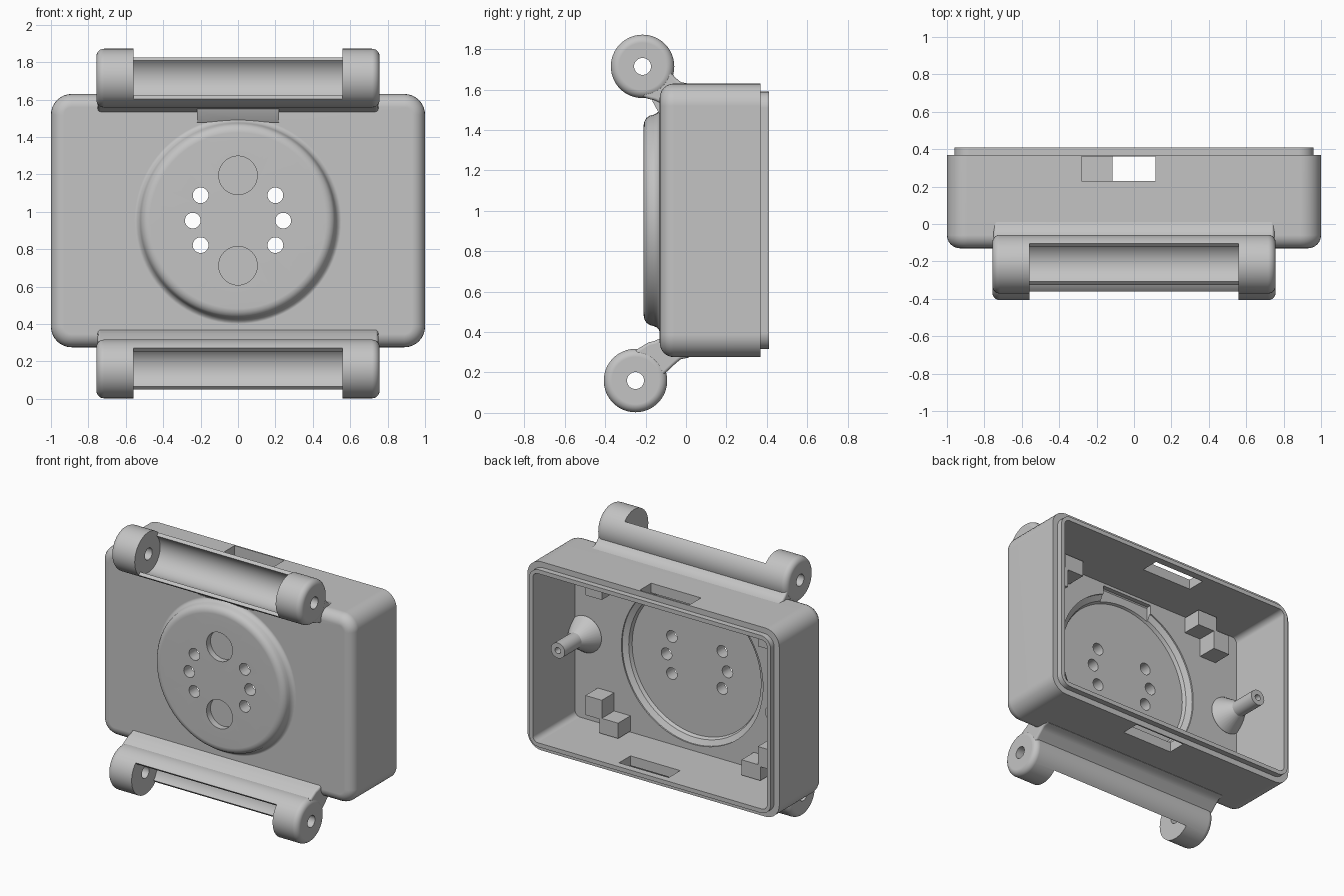
import bpy, bmesh, math
from mathutils import Vector

if "Cube" in bpy.data.objects:
    bpy.data.objects.remove(bpy.data.objects["Cube"], do_unlink=True)

grey = bpy.data.materials.new("plain grey")
grey.use_nodes = True
tone = (0.55, 0.55, 0.55, 1)
grey.diffuse_color = tone
grey.node_tree.nodes["Principled BSDF"].inputs["Base Color"].default_value = tone
MID = 0.953          # height of the case centre


def finish(name, bm):
    bmesh.ops.recalc_face_normals(bm, faces=bm.faces)
    mesh = bpy.data.meshes.new(name)
    bm.to_mesh(mesh)
    bm.free()
    mesh.materials.append(grey)
    ob = bpy.data.objects.new(name, mesh)
    bpy.context.collection.objects.link(ob)
    return ob


def prism(name, pts, axis, a, b, bevel=0, ends=()):
    """Extrude an outline along x (points are y,z) or y (points are x,z); round the rims at the given ends."""
    bm = bmesh.new()
    k = "xy".index(axis)
    place = (lambda p: (a, p[0], p[1])) if axis == "x" else (lambda p: (p[0], a, p[1]))
    face = bm.faces.new([bm.verts.new(place(p)) for p in pts])
    ext = bmesh.ops.extrude_face_region(bm, geom=[face])
    step = Vector((b - a, 0, 0)) if axis == "x" else Vector((0, b - a, 0))
    bmesh.ops.translate(bm, vec=step, verts=[v for v in ext["geom"] if isinstance(v, bmesh.types.BMVert)])
    bmesh.ops.recalc_face_normals(bm, faces=bm.faces)
    rims = [e for e in bm.edges
            if any(all(abs(v.co[k] - end) < 1e-4 for v in e.verts) for end in ends)]
    if rims:
        bmesh.ops.bevel(bm, geom=rims, offset=bevel, segments=6, profile=0.5,
                        affect="EDGES", clamp_overlap=False)
    return finish(name, bm)


def box(name, x0, x1, y0, y1, z0, z1):
    return prism(name, [(x0, z0), (x1, z0), (x1, z1), (x0, z1)], "y", y0, y1)


def arc(cx, cy, r, a0, a1, n):
    angles = [math.radians(a0 + (a1 - a0) * i / n) for i in range(n + 1)]
    return [(cx + r * math.cos(t), cy + r * math.sin(t)) for t in angles]


def circle(cx, cy, r, n=32):
    return arc(cx, cy, r, 0, 360, n)[:-1]


def rounded(hx, hz, r):
    pts = []
    for i, (sx, sz) in enumerate([(1, 1), (-1, 1), (-1, -1), (1, -1)]):
        pts += arc(sx * (hx - r), MID + sz * (hz - r), r, 90 * i, 90 * i + 90, 8)
    return pts


def lathe(name, profile, x, z, steps=64):
    """Turn a closed (radius, y) profile around an axis parallel to y."""
    bm = bmesh.new()
    vs = [bm.verts.new((x + r, y, z)) for r, y in profile]
    es = [bm.edges.new(pair) for pair in zip(vs, vs[1:])]
    bmesh.ops.spin(bm, geom=vs + es, cent=(x, 0, z), axis=(0, 1, 0),
                   angle=2 * math.pi, steps=steps)
    bmesh.ops.remove_doubles(bm, verts=bm.verts, dist=1e-5)
    return finish(name, bm)


def combine(ob, other, operation="DIFFERENCE"):
    mod = ob.modifiers.new("combine", "BOOLEAN")
    mod.operation, mod.solver, mod.object = operation, "EXACT", other
    bpy.ops.object.select_all(action="DESELECT")
    bpy.context.view_layer.objects.active = ob
    ob.select_set(True)
    bpy.ops.object.modifier_apply(modifier=mod.name)
    bpy.data.objects.remove(other, do_unlink=True)


def smooth(ob):
    bpy.ops.object.select_all(action="DESELECT")
    bpy.context.view_layer.objects.active = ob
    ob.select_set(True)
    bpy.ops.object.shade_smooth_by_angle(angle=math.radians(32))
    ob.modifiers.new("flat faces", "WEIGHTED_NORMAL").keep_sharp = True


# Case shell with rounded front edge, rear lip and round front boss
case = prism("case", rounded(1, 0.677, 0.11), "y", -0.13, 0.37, 0.07, [-0.13])
combine(case, prism("lip", rounded(0.96, 0.637, 0.08), "y", 0.3, 0.41), "UNION")
boss = [(0, -0.21), (0.47, -0.21), (0.49, -0.206), (0.507, -0.196), (0.518, -0.18),
        (0.523, -0.16), (0.53, -0.145), (0.541, -0.135), (0.558, -0.128), (0.558, -0.1), (0, -0.1)]
combine(case, lathe("boss", boss, 0, MID, 96), "UNION")
wedge = [(-0.1, 1.46), (-0.132, 1.48), (-0.165, 1.54), (-0.165, 1.565), (-0.1, 1.565)]
combine(case, prism("wedge", wedge, "x", -0.22, 0.22), "UNION")

# Hollow interior and the dished back of the boss
combine(case, prism("cavity", rounded(0.93, 0.607, 0.04), "y", -0.07, 0.6))
dish = [(0, -0.125), (0.515, -0.125), (0.525, -0.1), (0.562, -0.08), (0.562, 0), (0, 0)]
combine(case, lathe("dish", dish, 0, MID, 96))
combine(case, box("channel", -0.2, 0.2, -0.108, 0, 1.35, 1.54))

# Round pockets, through holes and the two offset slots
for z in (1.195, 0.712):
    combine(case, prism("pocket", circle(0, z, 0.103, 48), "y", -0.3, -0.165))
for side in (-1, 1):
    for x, z in ((0.2, 1.088), (0.242, MID), (0.2, 0.822)):
        combine(case, prism("hole", circle(side * x, z, 0.042), "y", -0.3, 0.1))
combine(case, box("top_slot", -0.28, 0.115, 0.23, 0.36, 1.45, 1.75))
combine(case, box("bottom_slot", -0.115, 0.28, 0.23, 0.36, 0.15, 0.45))
smooth(case)


# Hinges: barrel and neck, cradle cut between the ears, and a pin hole
def hinge(name, cy, cz, s, shift):
    put = lambda pts: [(cy + y, cz + s * z) for y, z in pts]
    ob = prism(name, circle(cy, cz, 0.157, 64), "x", -0.757, 0.757, 0.04, [-0.757, 0.757])
    neck = [(0.03, -0.161), (0.06, -0.168), (0.085, -0.18), (0.105, -0.185), (0.14, -0.14),
            (0.23, -0.135), (0.23, -0.086), (0.19, -0.078), (0.165, -0.058)]
    outline = [(0.14, -0.03), (0.01, -0.02), (0, -0.15)]
    outline += [(y + shift[0], z + shift[1]) for y, z in neck]
    combine(ob, prism("neck", put(outline), "x", -0.75, 0.75, 0.015, [-0.75, 0.75]), "UNION")
    t, n = Vector((0.707, 0.707)), Vector((-0.707, 0.707))
    cradle = arc(0, 0, 0.132, -135, 45, 28)
    cradle += [tuple(v) for v in (t * 0.3, t * 0.3 + n * 0.3, n * 0.3 - t * 0.3, t * -0.3)]
    combine(ob, prism("cradle", put(cradle), "x", -0.56, 0.56))
    combine(ob, prism("pin_hole", circle(cy, cz, 0.042), "x", -1, 1))
    smooth(ob)


hinge("top_hinge", -0.215, 1.715, 1, (0, 0))
hinge("bottom_hinge", -0.25, 0.16, -1, (0.035, -0.028))

# Standoffs with conical feet, and stepped corner rests inside the case
foot = [(0, -0.08), (0.13, -0.08), (0.13, -0.065), (0.055, 0.05), (0.055, 0.24),
        (0.022, 0.24), (0.022, 0.12), (0, 0.12)]
for name, side in (("left", 1), ("right", -1)):
    smooth(lathe(name + "_standoff", foot, side * 0.85, MID, 32))
    for level, up in (("top", 1), ("bottom", -1)):
        for part, x0, x1, z0, z1 in (("outer", 0.62, 0.75, 0.36, 0.5), ("inner", 0.49, 0.64, 0.49, 0.6)):
            xs = sorted((side * x0, side * x1))
            zs = sorted((MID + up * z0, MID + up * z1))
            box(f"{level}_{name}_{part}_rest", *xs, -0.08, 0.07, *zs)
